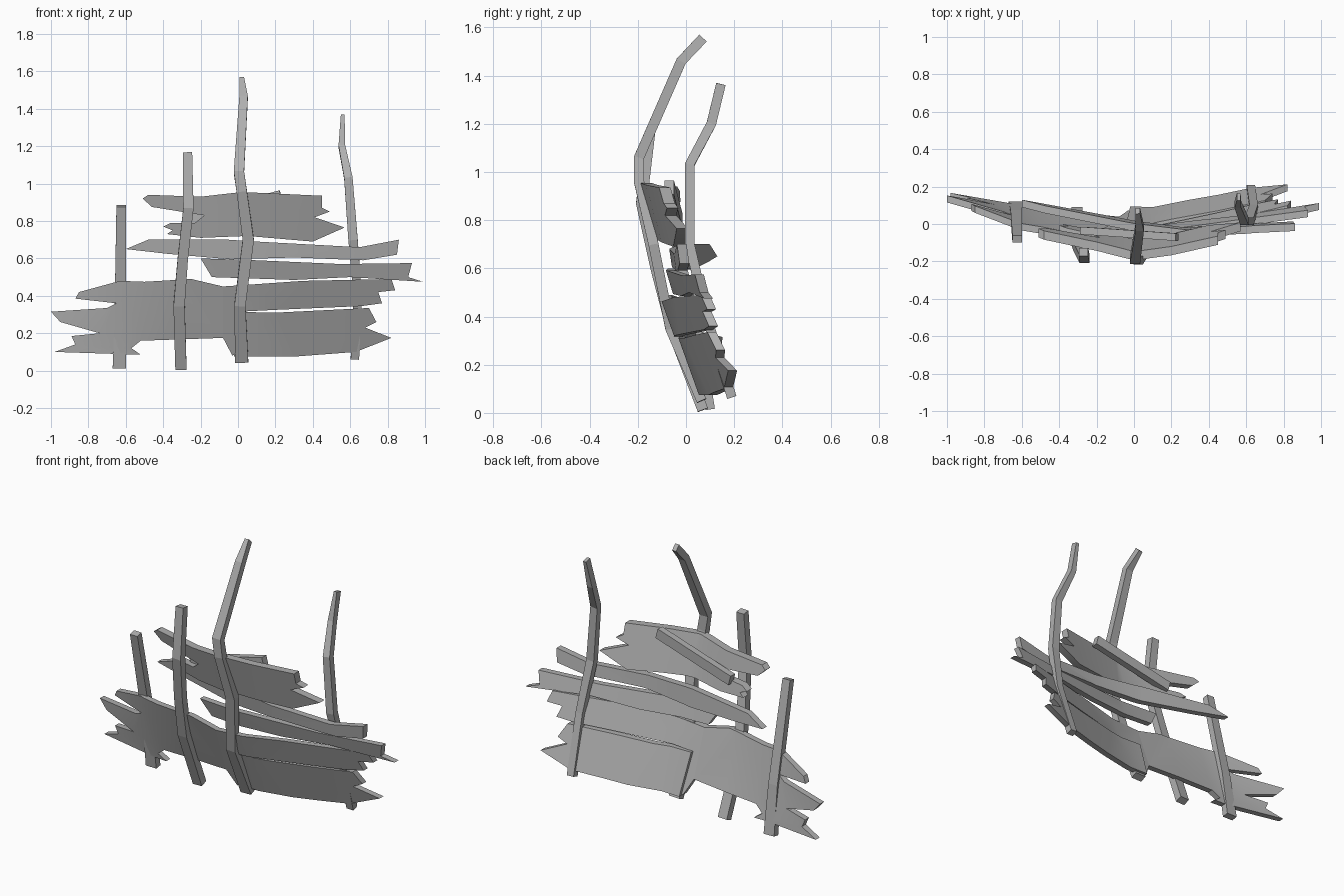
import bpy, bmesh
from mathutils import Vector

cube = bpy.data.objects.get("Cube")
if cube:
    bpy.data.objects.remove(cube)

wood = bpy.data.materials.new("weathered_grey")
wood.use_nodes = True
GREY = (0.43, 0.43, 0.43, 1)
wood.diffuse_color = GREY
wood.node_tree.nodes["Principled BSDF"].inputs["Base Color"].default_value = GREY
wood.node_tree.nodes["Principled BSDF"].inputs["Roughness"].default_value = 0.9


def finish(bm, name):
    bmesh.ops.recalc_face_normals(bm, faces=bm.faces)
    mesh = bpy.data.meshes.new(name)
    bm.to_mesh(mesh)
    bm.free()
    mesh.materials.append(wood)
    obj = bpy.data.objects.new(name, mesh)
    bpy.context.collection.objects.link(obj)
    return obj


def bend_at(bend, x):
    """Depth and lean of the hull curve at x, between its knots."""
    for a, b in zip(bend, bend[1:]):
        if x <= b[0] or b == bend[-1]:
            t = (x - a[0]) / (b[0] - a[0])
            return a[1] + (b[1] - a[1]) * t, a[2] + (b[2] - a[2]) * t


def plank(name, outline, bend, z_ref, thick=0.037):
    """Splintered board: front outline (x, z), bent by knots of (x, depth, lean)."""
    bm = bmesh.new()
    face = bm.faces.new([bm.verts.new((x, 0, z)) for x, z in outline])
    face.normal_update()
    bmesh.ops.triangulate(bm, faces=[face])
    for knot in bend[1:-1]:
        bmesh.ops.bisect_plane(bm, geom=bm.verts[:] + bm.edges[:] + bm.faces[:],
                               plane_co=(knot[0], 0, 0), plane_no=(1, 0, 0))
    for v in bm.verts:
        depth, lean = bend_at(bend, v.co.x)
        v.co.y = depth + lean * (v.co.z - z_ref)
    back = bmesh.ops.extrude_face_region(bm, geom=bm.faces[:])["geom"]
    for v in back:
        if isinstance(v, bmesh.types.BMVert):
            v.co.y += thick
    obj = finish(bm, name)
    bpy.ops.object.select_all(action='DESELECT')
    obj.select_set(True)
    bpy.context.view_layer.objects.active = obj
    bpy.ops.object.shade_smooth_by_angle(angle=0.6)


def beam(name, path, depth, side=Vector((1, 0, 0))):
    """Squared timber through (x, y, z, width) points."""
    bm = bmesh.new()
    pts = [Vector(p[:3]) for p in path]
    rings = []
    for i, p in enumerate(pts):
        tangent = (pts[min(i + 1, len(pts) - 1)] - pts[max(i - 1, 0)]).normalized()
        normal = side.cross(tangent).normalized()
        across = tangent.cross(normal)
        w = path[i][3] / 2
        rings.append([bm.verts.new(p + across * a * w + normal * b * depth / 2)
                      for a, b in ((-1, -1), (1, -1), (1, 1), (-1, 1))])
    for lo, hi in zip(rings, rings[1:]):
        for k in range(4):
            n = (k + 1) % 4
            bm.faces.new((lo[k], lo[n], hi[n], hi[k]))
    bm.faces.new(rings[0])
    bm.faces.new(rings[-1])
    finish(bm, name)


# Upright ribs
beam("centre_rib", [(.02, .065, .05, .07), (.01, -.065, .35, .06), (.055, -.135, .7, .06),
                    (.02, -.195, .96, .055), (.005, -.195, 1.06, .055),
                    (.03, -.02, 1.46, .045), (.02, .07, 1.555, .025)], .042)
beam("right_rib", [(-.305, .07, .012, .06), (-.315, -.06, .35, .06), (-.295, -.125, .6, .055),
                   (-.265, -.185, .87, .055), (-.27, -.15, 1.165, .05)], .045)
beam("left_rib", [(.625, .19, .065, .045), (.64, .085, .4, .045), (.615, .015, .7, .05),
                  (.59, .015, 1.03, .045), (.555, .105, 1.2, .035), (.56, .145, 1.365, .02)], .04)
beam("outer_right_rib", [(-.635, .1, .015, .07), (-.63, .055, .3, .06),
                         (-.625, -.08, .88, .05)], .04)

# Lower hull: wide splintered sheet and the board below its crack
plank("lower_hull_sheet",
      [(-.87, .385), (-.85, .42), (-.63, .48), (-.5, .475), (-.25, .49), (-.08, .45),
       (.35, .48), (.82, .49), (.84, .43), (.75, .42), (.77, .36), (.66, .345),
       (.2, .325), (0, .315), (0, .1), (-.03, .08), (-.08, .175), (-.52, .16),
       (-.57, .12), (-.52, .085), (-.98, .1), (-.87, .14), (-.89, .185), (-.74, .2),
       (-.95, .26), (-1, .315), (-.7, .335), (-.65, .36)],
      [(-1, .115, -.08), (-.6, .005, -.25), (-.3, -.03, -.36), (-.08, -.05, -.36),
       (.1, -.05, -.36), (.45, .03, -.36), (.85, .13, -.36)], .32)
plank("lower_hull_board",
      [(-.04, .315), (.2, .31), (.7, .335), (.74, .26), (.68, .23),
       (.82, .175), (.63, .1), (.3, .075), (-.02, .075)],
      [(-.05, -.03, -.36), (.1, -.035, -.36), (.45, .035, -.36), (.85, .13, -.36)], .32)

# Middle boards
plank("middle_plank",
      [(-.2, .6), (-.14, .5), (.3, .485), (.6, .5), (.99, .475), (.91, .5), (.93, .575),
       (.55, .57), (.1, .59)],
      [(-.2, -.055, -.3), (.05, -.065, -.3), (.5, -.01, -.3), (1, .06, -.3)], .53)
plank("loose_plank",
      [(-.6, .65), (-.48, .7), (-.05, .7), (.1, .69), (.65, .66), (.86, .7), (.85, .62),
       (.67, .59), (.3, .605), (-.04, .595), (-.38, .625)],
      [(-.6, .09, -.15), (0, -.03, -.15), (.27, -.065, -.15), (.6, -.05, -.15),
       (.86, -.03, -.15)], .65, .04)

# Upper hull sheet with splintered ends
plank("upper_hull_planks",
      [(-.51, .92), (-.48, .94), (-.2, .93), (.02, .955), (.45, .935), (.45, .87),
       (.49, .85), (.41, .82), (.57, .765), (.4, .69), (.05, .72), (-.2, .71), (-.38, .73),
       (-.35, .75), (-.4, .77), (-.36, .79), (-.23, .79), (-.18, .83), (-.46, .875)],
      [(-.52, -.05, -.28), (-.25, -.11, -.28), (0, -.165, -.28), (.2, -.14, -.28),
       (.58, -.06, -.28)], .85, .047)

# Short brace leaning behind the upper boards
beam("inner_brace", [(-.28, -.035, .8, .04), (.23, -.07, .935, .04)], .06, Vector((0, 1, 0)))
